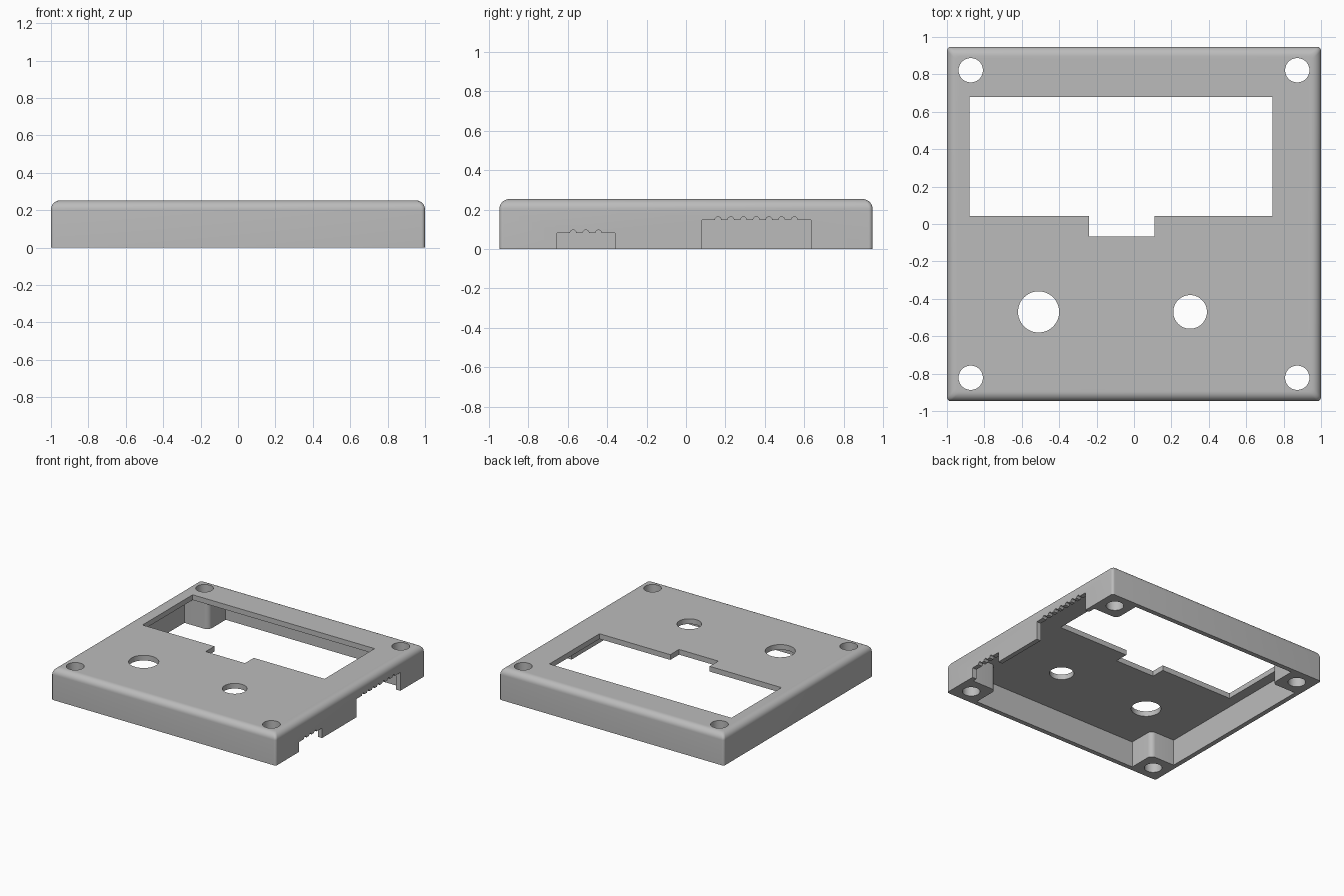
import bpy, bmesh
from math import sin, cos, pi, radians

cube = bpy.data.objects.get("Cube")
if cube:
    bpy.data.objects.remove(cube, do_unlink=True)

HX, HY, H = 1.0, 0.947, 0.253      # half width, half depth, height
WALL, PLATE = 0.038, 0.042         # wall and top plate thickness
BOSS = 0.254                       # corner boss size from the outer edge
EDGE_R, CORNER_R = 0.05, 0.02      # top edge and upright edge rounding

grey = bpy.data.materials.new("plain grey")
grey.use_nodes = True
colour = (0.5, 0.5, 0.5, 1)
grey.diffuse_color = colour
grey.node_tree.nodes["Principled BSDF"].inputs["Base Color"].default_value = colour


def arc(cx, cy, r, start, end, steps):
    """Points on an arc, angles in degrees."""
    angles = [radians(start + (end - start) * i / steps) for i in range(steps + 1)]
    return [(cx + r * cos(a), cy + r * sin(a)) for a in angles]


def loft(name, rings):
    """Closed solid through rings of equal point count."""
    bm = bmesh.new()
    loops = [[bm.verts.new(p) for p in ring] for ring in rings]
    n = len(loops[0])
    for a, b in zip(loops, loops[1:]):
        for i in range(n):
            j = (i + 1) % n
            bm.faces.new((a[i], a[j], b[j], b[i]))
    bm.faces.new(loops[0][::-1])
    bm.faces.new(loops[-1])
    bmesh.ops.recalc_face_normals(bm, faces=bm.faces)
    mesh = bpy.data.meshes.new(name)
    bm.to_mesh(mesh)
    bm.free()
    obj = bpy.data.objects.new(name, mesh)
    bpy.context.collection.objects.link(obj)
    return obj


def prism(name, outline, z0, z1):
    return loft(name, [[(x, y, z) for x, y in outline] for z in (z0, z1)])


def rounded_rect(hx, hy, r):
    pts = []
    for k, (sx, sy) in enumerate([(1, 1), (-1, 1), (-1, -1), (1, -1)]):
        pts += arc(sx * (hx - r), sy * (hy - r), r, 90 * k, 90 * k + 90, 6)
    return pts


# Outer body with a rounded top edge
levels = [(0, 0)]
for i in range(9):
    a = pi / 2 * i / 8
    levels.append((EDGE_R * (1 - cos(a)), H - EDGE_R + EDGE_R * sin(a)))
cover = loft("cover", [[(x, y, z) for x, y in rounded_rect(HX - d, HY - d, CORNER_R)]
                       for d, z in levels])
cover.data.materials.append(grey)
cutters = []

# Hollow underside, leaving a rounded boss in each corner
ix, iy = HX - WALL, HY - WALL
bx, by, br = HX - BOSS, HY - BOSS, 0.04
quarter = [(ix, by)] + arc(bx + br, by + br, br, 270, 180, 6) + [(bx, iy)]
hollow = []
for sx, sy in [(1, 1), (-1, 1), (-1, -1), (1, -1)]:
    part = [(sx * x, sy * y) for x, y in quarter]
    hollow += part if sx * sy > 0 else part[::-1]
cutters.append(prism("hollow_cutter", hollow, -0.1, H - PLATE))

# Display window with a small tab at its front edge
window = [(-0.88, 0.68), (-0.88, 0.043), (-0.24, 0.043), (-0.24, -0.068),
          (0.11, -0.068), (0.11, 0.043), (0.74, 0.043), (0.74, 0.68)]
cutters.append(prism("window_cutter", window, 0.1, 0.4))

# Screw holes and the two control holes
holes = [(sx * 0.873, sy * 0.822, 0.065) for sx in (-1, 1) for sy in (-1, 1)]
holes += [(-0.51, -0.47, 0.11), (0.3, -0.47, 0.09)]
for x, y, r in holes:
    cutters.append(prism("hole_cutter", arc(x, y, r, 0, 360, 48)[:-1], -0.1, 0.4))


# Side openings with a scalloped upper edge
def side_opening(y0, y1, top, first, count):
    outline = [(y0, -0.1), (y0, top)]
    for i in range(count):
        outline += arc(first + 0.0645 * i, top, 0.016, 180, 0, 10)
    outline += [(y1, top), (y1, -0.1)]
    return loft("side_cutter", [[(x, y, z) for y, z in outline] for x in (0.88, 1.1)])


cutters.append(side_opening(-0.655, -0.36, 0.08, -0.573, 3))
cutters.append(side_opening(0.08, 0.635, 0.147, 0.163, 7))

# Cut everything out of the body
bpy.ops.object.select_all(action='DESELECT')
bpy.context.view_layer.objects.active = cover
cover.select_set(True)
for cutter in cutters:
    cutter.hide_render = True
    mod = cover.modifiers.new(cutter.name, 'BOOLEAN')
    mod.operation = 'DIFFERENCE'
    mod.solver = 'EXACT'
    mod.object = cutter
    bpy.ops.object.modifier_apply(modifier=mod.name)
    bpy.data.objects.remove(cutter, do_unlink=True)

bpy.ops.object.shade_smooth_by_angle(angle=radians(30))
